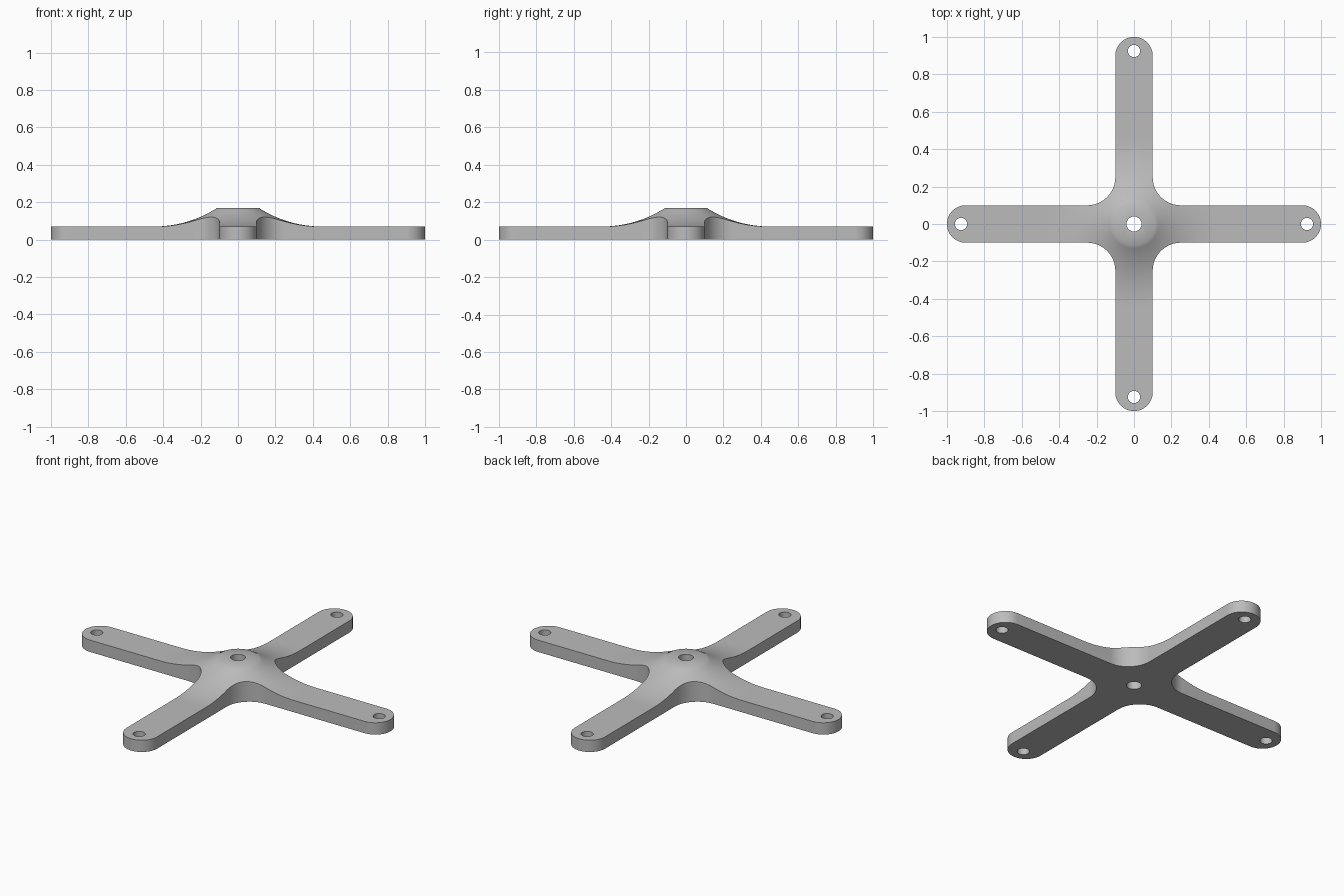
import bpy, bmesh, math

if "Cube" in bpy.data.objects:
    bpy.data.objects.remove(bpy.data.objects["Cube"])

ARM, FILLET, BASE, TOP = 0.1, 0.15, 0.07, 0.17   # half width, corner radius, heights
HUB, FLARE = 0.11, 0.45                          # flat hub radius, end of the flare


def add_object(name, bm):
    bmesh.ops.recalc_face_normals(bm, faces=bm.faces[:])
    mesh = bpy.data.meshes.new(name)
    bm.to_mesh(mesh)
    bm.free()
    obj = bpy.data.objects.new(name, mesh)
    bpy.context.collection.objects.link(obj)
    return obj


def arc(cx, cy, r, a0, a1, n):
    angles = [math.radians(a0 + (a1 - a0) * i / n) for i in range(n + 1)]
    return [(cx + r * math.cos(a), cy + r * math.sin(a)) for a in angles]


def cut(obj, tool, operation):
    mod = obj.modifiers.new("cut", 'BOOLEAN')
    mod.operation, mod.solver, mod.object = operation, 'EXACT', tool
    bpy.context.view_layer.objects.active = obj
    bpy.ops.object.modifier_apply(modifier=mod.name)
    bpy.data.objects.remove(tool, do_unlink=True)


# Cross outline: one rounded arm and one inner fillet, repeated four times
quarter = arc(1 - ARM, 0, ARM, -90, 90, 32)
quarter += arc(ARM + FILLET, ARM + FILLET, FILLET, 270, 180, 20)
bm = bmesh.new()
outline = []
for k in range(4):
    c, s = [(1, 0), (0, 1), (-1, 0), (0, -1)][k]
    outline += [bm.verts.new((c * x - s * y, s * x + c * y, 0)) for x, y in quarter]
face = bm.faces.new(outline)
raised = bmesh.ops.extrude_face_region(bm, geom=[face])
bmesh.ops.translate(bm, vec=(0, 0, 0.3),
                    verts=[v for v in raised['geom'] if isinstance(v, bmesh.types.BMVert)])
bracket = add_object("cross_bracket", bm)

# Turned envelope: flat hub, concave flare, flat arms
drop, run = TOP - BASE, FLARE - HUB
R = (run ** 2 + drop ** 2) / (2 * drop)
profile = [(1.2, -0.1), (1.2, BASE), (FLARE + 0.02, BASE)]
for i in range(17):
    d = run * i / 16
    profile.append((FLARE - d, BASE + R - math.sqrt(R * R - d * d)))
bm = bmesh.new()
SEG = 96
rings = [[bm.verts.new((r * math.cos(2 * math.pi * (j + 0.5) / SEG),
                        r * math.sin(2 * math.pi * (j + 0.5) / SEG), z))
          for j in range(SEG)] for r, z in profile]
for lower, upper in zip(rings, rings[1:]):
    for j in range(SEG):
        n = (j + 1) % SEG
        bm.faces.new((lower[j], lower[n], upper[n], upper[j]))
bm.faces.new(rings[0])
bm.faces.new(rings[-1])
cut(bracket, add_object("envelope", bm), 'INTERSECT')

# Screw holes: one in the hub and one near each arm tip
H = 0.925
for x, y, r in [(0, 0, 0.04), (H, 0, 0.033), (-H, 0, 0.033), (0, H, 0.033), (0, -H, 0.033)]:
    bm = bmesh.new()
    bmesh.ops.create_cone(bm, cap_ends=True, segments=40, radius1=r, radius2=r, depth=1)
    bmesh.ops.translate(bm, vec=(x, y, 0), verts=bm.verts[:])
    cut(bracket, add_object("hole", bm), 'DIFFERENCE')

# Plain grey finish, smooth with crisp rims
grey = bpy.data.materials.new("plain grey")
grey.diffuse_color = (0.5, 0.5, 0.5, 1)
grey.use_nodes = True
grey.node_tree.nodes["Principled BSDF"].inputs["Base Color"].default_value = grey.diffuse_color
bracket.data.materials.clear()
bracket.data.materials.append(grey)
bpy.ops.object.select_all(action='DESELECT')
bracket.select_set(True)
bpy.context.view_layer.objects.active = bracket
bpy.ops.object.shade_smooth_by_angle(angle=math.radians(40))
